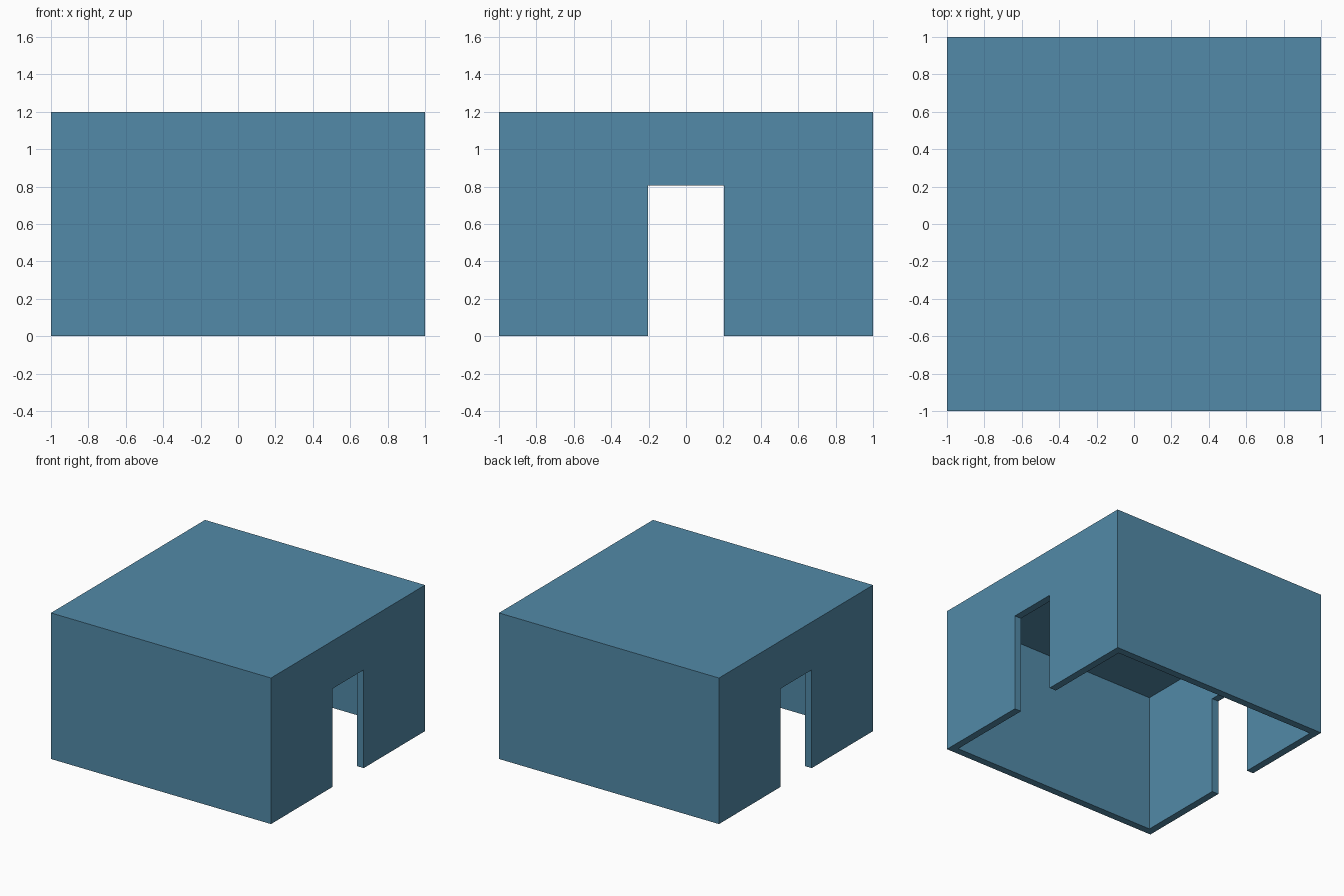
import bpy

if "Cube" in bpy.data.objects:
    bpy.data.objects.remove(bpy.data.objects["Cube"])

WALL = 0.06          # wall and roof thickness
HEIGHT = 1.2
DOOR_HALF = 0.204
DOOR_TOP = 0.807


def box(name, lo, hi):
    """Axis-aligned box from its low corner to its high corner."""
    bpy.ops.mesh.primitive_cube_add(size=1)
    ob = bpy.context.object
    ob.name = name
    for v in ob.data.vertices:
        v.co = [l if c < 0 else h for c, l, h in zip(v.co, lo, hi)]
    return ob


# Wall colour
blue = bpy.data.materials.new("slate blue")
blue.diffuse_color = (0.084, 0.254, 0.392, 1)
blue.use_nodes = True
blue.node_tree.nodes["Principled BSDF"].inputs["Base Color"].default_value = blue.diffuse_color

# Room shell: walls and flat roof, open underneath
room = box("room_shell", (-1, -1, 0), (1, 1, HEIGHT))
room.data.materials.append(blue)

# Hollow interior and the doorway running through both side walls
inner = 1 - WALL
cutters = [
    box("interior_cutter", (-inner, -inner, -0.5), (inner, inner, HEIGHT - WALL)),
    box("doorway_cutter", (-1.5, -DOOR_HALF, -0.7), (1.5, DOOR_HALF, DOOR_TOP)),
]
for cutter in cutters:
    cutter.data.materials.append(blue)
    mod = room.modifiers.new(cutter.name, 'BOOLEAN')
    mod.operation = 'DIFFERENCE'
    mod.solver = 'EXACT'
    mod.object = cutter
    cutter.hide_render = True
    cutter.display_type = 'WIRE'
